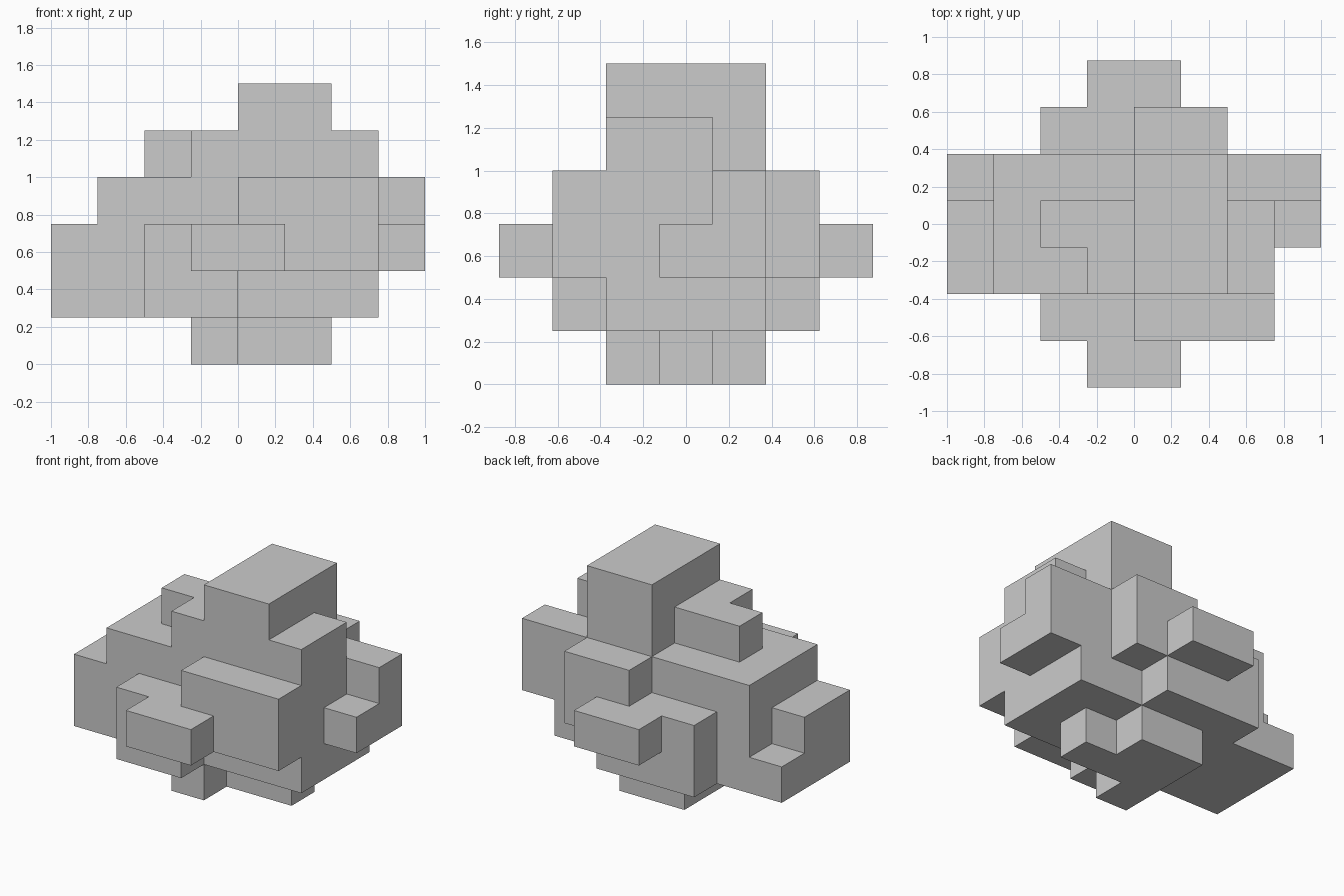
import bpy, bmesh
from mathutils import Vector

if "Cube" in bpy.data.objects:
    bpy.data.objects.remove(bpy.data.objects["Cube"])

S = 0.25                      # edge of one unit cube
ORIGIN = Vector((-1.0, -0.875, 0.0))

# Each part is a box in whole units: x0, x1, y0, y1, z0, z1
PARTS = {
    "core":              (1, 7, 2, 5, 1, 4),
    "top_post":          (4, 6, 2, 5, 4, 6),
    "top_right_ledge":   (6, 7, 2, 4, 4, 5),
    "top_left_ledge":    (2, 4, 3, 4, 4, 5),
    "top_left_front":    (3, 4, 2, 3, 4, 5),
    "left_end_low":      (0, 1, 2, 5, 1, 2),
    "left_end_high":     (0, 1, 2, 4, 2, 3),
    "right_end_low":     (7, 8, 3, 5, 2, 3),
    "right_end_high":    (7, 8, 4, 5, 3, 4),
    "front_left_slab":   (2, 4, 1, 2, 1, 3),
    "front_right_slab":  (4, 7, 1, 2, 2, 4),
    "front_peg":         (3, 5, 0, 1, 2, 3),
    "back_low_slab":     (2, 5, 5, 6, 1, 2),
    "back_mid_slab":     (2, 6, 5, 6, 2, 3),
    "back_high_slab":    (4, 6, 5, 6, 3, 4),
    "back_peg":          (3, 5, 6, 7, 2, 3),
    "foot_back":         (3, 5, 4, 5, 0, 1),
    "foot_middle":       (3, 6, 3, 4, 0, 1),
    "foot_front":        (3, 4, 2, 3, 0, 1),
}

# Fill the unit cells of every part
cells = set()
for x0, x1, y0, y1, z0, z1 in PARTS.values():
    cells |= {(x, y, z) for x in range(x0, x1)
              for y in range(y0, y1) for z in range(z0, z1)}

# Outer skin: keep only cell sides with no neighbour
bm = bmesh.new()
verts = {}


def corner(p):
    if p not in verts:
        verts[p] = bm.verts.new(ORIGIN + Vector(p) * S)
    return verts[p]


for c in cells:
    for axis in range(3):
        for side in (0, 1):
            n = list(c)
            n[axis] += 1 if side else -1
            if tuple(n) in cells:
                continue
            quad = []
            for a, b in ((0, 0), (1, 0), (1, 1), (0, 1)):
                p = list(c)
                p[axis] += side
                p[(axis + 1) % 3] += a
                p[(axis + 2) % 3] += b
                quad.append(corner(tuple(p)))
            bm.faces.new(quad if side else quad[::-1])

# Merge flat neighbours into clean large faces
bmesh.ops.dissolve_limit(bm, angle_limit=0.01, verts=bm.verts[:], edges=bm.edges[:])

mesh = bpy.data.meshes.new("interlocking_block_puzzle")
bm.to_mesh(mesh)
bm.free()
obj = bpy.data.objects.new("interlocking_block_puzzle", mesh)
bpy.context.collection.objects.link(obj)
